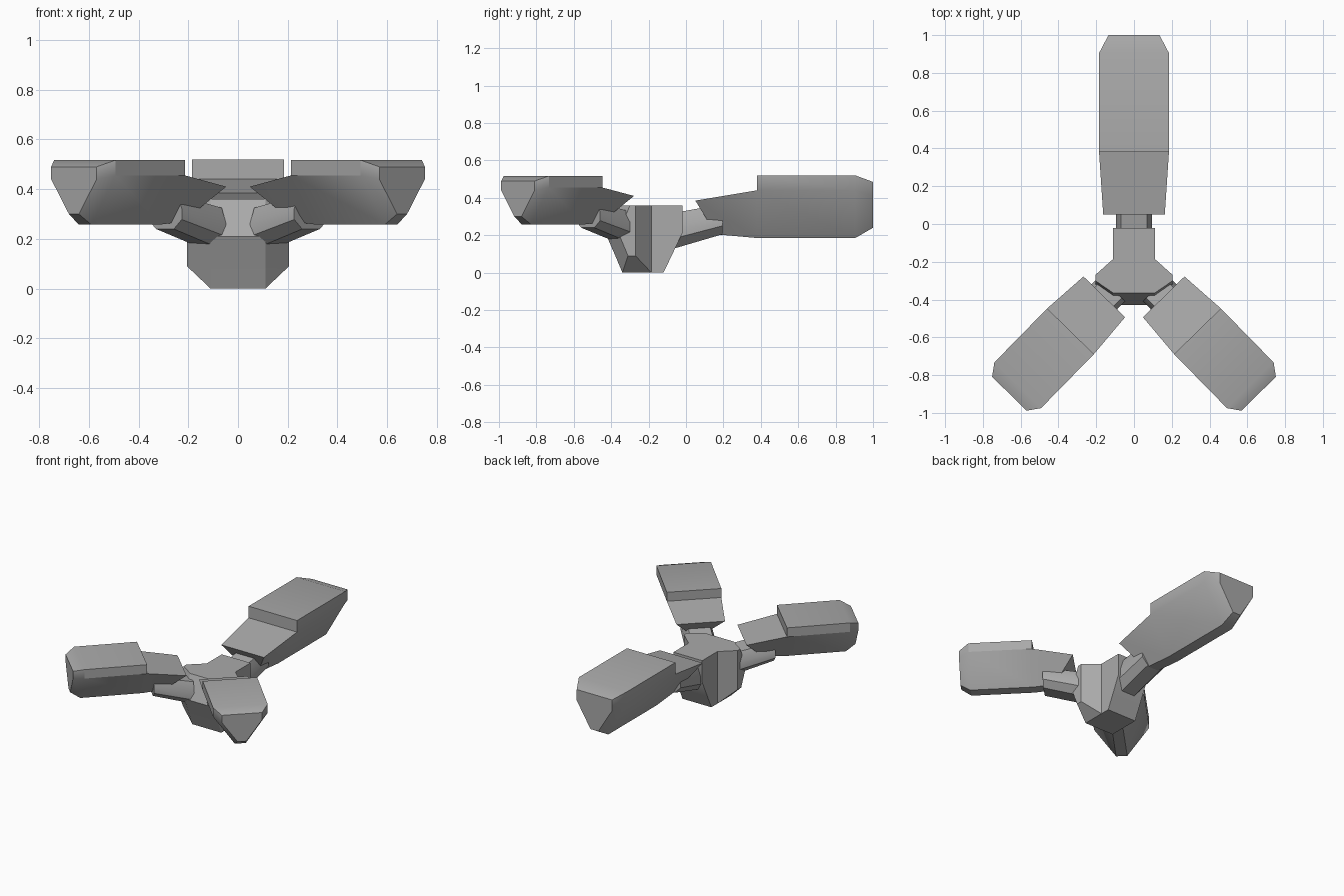
import bpy, bmesh, math
from mathutils import Matrix

cube = bpy.data.objects.get("Cube")
if cube:
    bpy.data.objects.remove(cube, do_unlink=True)

grey = bpy.data.materials.new("plain grey")
grey.use_nodes = True
grey.diffuse_color = (0.4, 0.4, 0.4, 1)
grey.node_tree.nodes["Principled BSDF"].inputs["Base Color"].default_value = (0.4, 0.4, 0.4, 1)

CENTRE = Matrix.Translation((0, -0.225, 0))


def loft(name, rings, matrix=Matrix()):
    """Skin a row of matching rings and cap both ends."""
    bm = bmesh.new()
    loops = [[bm.verts.new(p) for p in ring] for ring in rings]
    n = len(loops[0])
    for a, b in zip(loops, loops[1:]):
        for i in range(n):
            j = (i + 1) % n
            bm.faces.new((a[i], a[j], b[j], b[i]))
    bm.faces.new(loops[0])
    bm.faces.new(loops[-1])
    bmesh.ops.remove_doubles(bm, verts=bm.verts, dist=0.0005)
    bmesh.ops.recalc_face_normals(bm, faces=bm.faces)
    bm.transform(matrix)
    mesh = bpy.data.meshes.new(name)
    bm.to_mesh(mesh)
    bm.free()
    mesh.materials.append(grey)
    obj = bpy.data.objects.new(name, mesh)
    bpy.context.collection.objects.link(obj)
    bpy.ops.object.select_all(action='DESELECT')
    obj.select_set(True)
    bpy.context.view_layer.objects.active = obj
    bpy.ops.object.shade_smooth_by_angle(angle=math.radians(33))
    return obj


def mirrored(half):
    """Complete a ring from its right half by mirroring in x."""
    return half + [(-x, y, z) for x, y, z in reversed(half)]


# Hub: waisted block, wider beside the front arms
def hub_ring(z, back, side, side_back, side_front, front):
    return mirrored([(0.11, back, z), (0.11, -0.185, z), (side, side_back, z),
                     (side, side_front, z), (0.11, front, z)])


loft("hub", [
    hub_ring(0, -0.12, 0.11, -0.185, -0.34, -0.34),
    hub_ring(0.09, -0.077, 0.205, -0.27, -0.31, -0.378),
    hub_ring(0.21, -0.02, 0.205, -0.27, -0.36, -0.43),
    hub_ring(0.36, -0.02, 0.205, -0.27, -0.3, -0.365),
])


# Pods: each station is (y of top, y of bottom, width, keel, top, edge, bottom)
def pod_ring(y, y_low, w, keel, top, edge, low):
    return mirrored([(w, y, top), (w, y, edge), (keel, y_low, low)])


def strut_ring(y, z, height):
    return mirrored([(0.07, y, z + height), (0.095, y, z + height * 0.6),
                     (0.095, y, z + height * 0.28), (0.05, y, z)])


back_pod = [
    (0.275, 0.385, 0.163, 0.04, 0.385, 0.385, 0.205),
    (0.605, 0.605, 0.185, 0.04, 0.44, 0.44, 0.185),
    (0.605, 0.605, 0.185, 0.04, 0.52, 0.44, 0.185),
    (1.13, 1.13, 0.185, 0.04, 0.52, 0.44, 0.185),
    (1.225, 1.225, 0.135, 0.03, 0.485, 0.41, 0.24),
]
front_pod = [
    (0.225, 0.35, 0.154, 0.035, 0.41, 0.41, 0.27),
    (0.48, 0.48, 0.173, 0.035, 0.455, 0.455, 0.258),
    (0.48, 0.48, 0.173, 0.035, 0.517, 0.455, 0.258),
    (0.88, 0.88, 0.173, 0.035, 0.517, 0.455, 0.258),
    (0.943, 0.943, 0.128, 0.028, 0.49, 0.44, 0.3),
]

# Arms: a strut from the hub and a pod on its end
arms = [("back", 0, back_pod, 0.13, 0.19),
        ("front_left", -135.6, front_pod, 0.165, 0.16),
        ("front_right", 135.6, front_pod, 0.165, 0.16)]
for name, yaw, pod, z, height in arms:
    place = CENTRE @ Matrix.Rotation(math.radians(yaw), 4, 'Z')
    loft(name + "_strut", [strut_ring(0.165, z, height),
                           strut_ring(0.42, z + 0.075, height * 0.85)], place)
    loft(name + "_pod", [pod_ring(*s) for s in pod], place)
